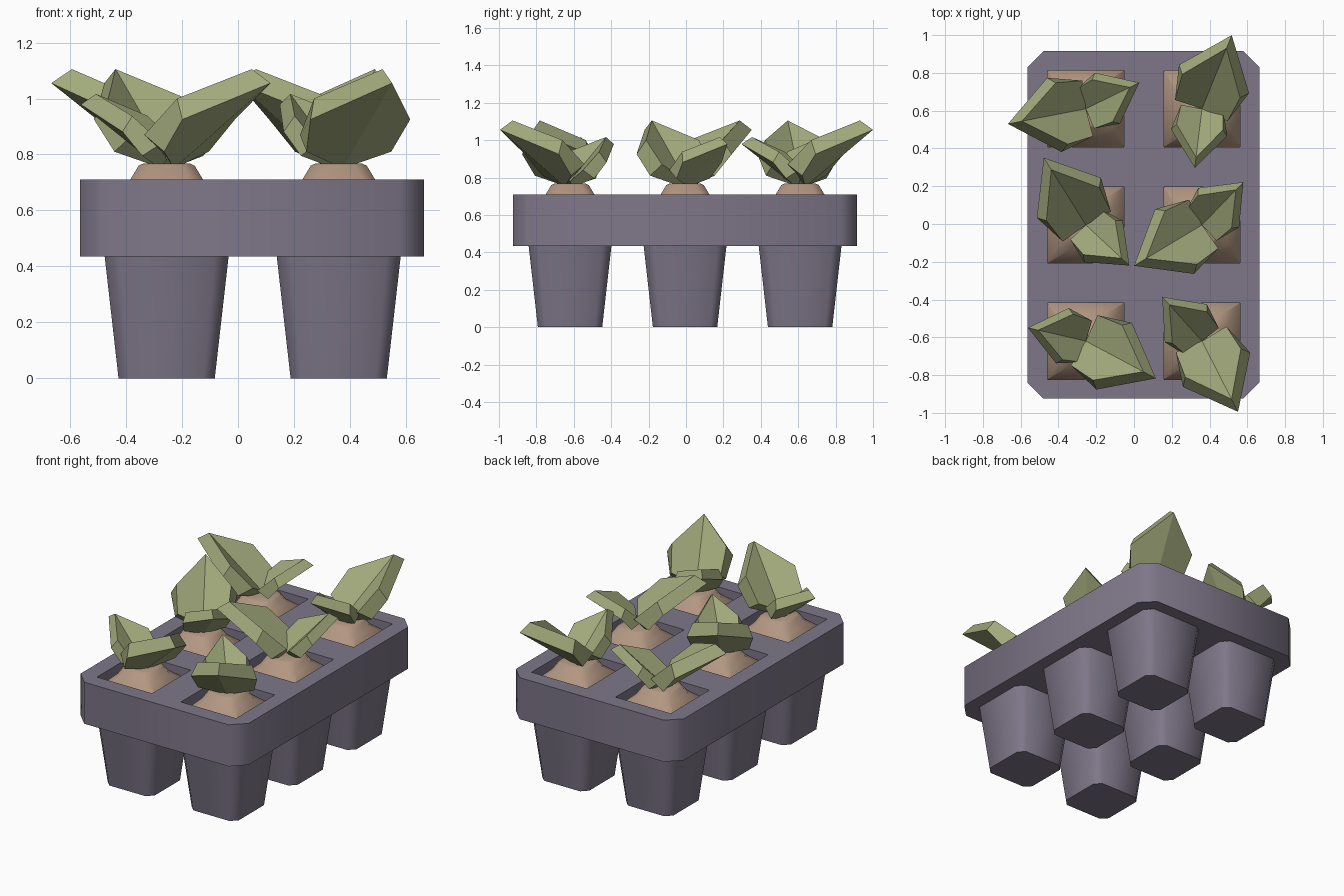
import bpy
import bmesh
from math import radians
from mathutils import Matrix, Vector

if "Cube" in bpy.data.objects:
    bpy.data.objects.remove(bpy.data.objects["Cube"], do_unlink=True)


def material(name, rgb):
    mat = bpy.data.materials.new(name)
    mat.use_nodes = True
    mat.diffuse_color = (*rgb, 1)
    mat.node_tree.nodes["Principled BSDF"].inputs["Base Color"].default_value = (*rgb, 1)
    return mat


plastic = material("grey purple plastic", (0.21, 0.185, 0.25))
earth = material("brown soil", (0.45, 0.31, 0.225))
foliage = material("leaf green", (0.36, 0.40, 0.20))


def smooth(obj, angle):
    bpy.ops.object.select_all(action="DESELECT")
    obj.select_set(True)
    bpy.context.view_layer.objects.active = obj
    bpy.ops.object.shade_smooth_by_angle(angle=radians(angle))


def finish(bm, name, mat, location):
    bmesh.ops.recalc_face_normals(bm, faces=bm.faces[:])
    mesh = bpy.data.meshes.new(name)
    bm.to_mesh(mesh)
    bm.free()
    mesh.materials.append(mat)
    obj = bpy.data.objects.new(name, mesh)
    obj.location = location
    bpy.context.collection.objects.link(obj)
    return obj


def chamfered(hx, hy, c):
    """Rectangle outline with cut corners, counter-clockwise."""
    return [(hx, c - hy), (hx, hy - c), (hx - c, hy), (c - hx, hy),
            (-hx, hy - c), (-hx, c - hy), (c - hx, -hy), (hx - c, -hy)]


def loft(name, rings, mat, location, angle):
    """Stack square rings given as (half width, corner cut, height)."""
    bm = bmesh.new()
    loops = [[bm.verts.new((x, y, z)) for x, y in chamfered(h, h, c)] for h, c, z in rings]
    bm.faces.new(loops[0])
    bm.faces.new(loops[-1])
    for low, high in zip(loops, loops[1:]):
        for i in range(8):
            j = (i + 1) % 8
            bm.faces.new((low[i], low[j], high[j], high[i]))
    obj = finish(bm, name, mat, location)
    smooth(obj, angle)
    return obj


def leaf(name, location, heading, scale):
    """Folded kite leaf: upper and lower skins around a middle crease."""
    upper = [(0, 0, 0.04), (-0.01, 0.15, 0.12), (0.13, 0.165, 0.25), (0.345, 0, 0.355)]
    lower = [(0.03, 0, 0), (0.08, 0.17, 0.06), (0.17, 0.2, 0.175), (0.42, 0, 0.305)]
    bm = bmesh.new()
    for side in (1, -1):
        top, under = ([bm.verts.new((x, y * side, z)) for x, y, z in skin]
                      for skin in (upper, lower))
        bm.faces.new(top)
        bm.faces.new(under)
        for i in range(3):
            bm.faces.new((top[i], top[i + 1], under[i + 1], under[i]))
    bmesh.ops.remove_doubles(bm, verts=bm.verts[:], dist=0.0001)
    bmesh.ops.transform(bm, verts=bm.verts[:],
                        matrix=Matrix.Rotation(radians(heading), 4, "Z") @ Matrix.Scale(scale, 4))
    return finish(bm, name, foliage, location)


# Cell centres with the heading of each plant's big leaf
columns = {"right": -0.255, "left": 0.36}
rows = {"front": -0.62, "middle": -0.005, "back": 0.61}
headings = {"front_right": 332, "front_left": 297, "middle_right": 122,
            "middle_left": 211, "back_right": 191, "back_left": 68}

# Tray: chamfered slab with six square openings
curve = bpy.data.curves.new("tray", "CURVE")
curve.dimensions = "2D"
curve.fill_mode = "BOTH"
curve.extrude = 0.1375
outlines = [[(x + 0.05, y - 0.005) for x, y in chamfered(0.615, 0.92, 0.087)]]
for cx in columns.values():
    for cy in rows.values():
        outlines.append([(cx + sx * 0.202, cy + sy * 0.202)
                         for sx, sy in ((1, -1), (1, 1), (-1, 1), (-1, -1))])
for outline in outlines:
    spline = curve.splines.new("POLY")
    spline.points.add(len(outline) - 1)
    for point, (x, y) in zip(spline.points, outline):
        point.co = (x, y, 0, 1)
    spline.use_cyclic_u = True
curve.materials.append(plastic)
tray = bpy.data.objects.new("tray", curve)
tray.location.z = 0.5725
bpy.context.collection.objects.link(tray)
bpy.ops.object.select_all(action="DESELECT")
tray.select_set(True)
bpy.context.view_layer.objects.active = tray
bpy.ops.object.convert(target="MESH")
tray = bpy.context.view_layer.objects.active
bm = bmesh.new()
bm.from_mesh(tray.data)
bmesh.ops.remove_doubles(bm, verts=bm.verts[:], dist=0.0001)
bmesh.ops.recalc_face_normals(bm, faces=bm.faces[:])
bm.to_mesh(tray.data)
bm.free()
smooth(tray, 50)

# Pot, soil mound and two-leaf seedling in every cell
for row, cy in rows.items():
    for column, cx in columns.items():
        cell = f"{row}_{column}"
        ground = Vector((cx, cy, 0))
        loft(f"pot_{cell}", [(0.172, 0.04, 0), (0.222, 0.05, 0.44)], plastic, ground, 50)
        loft(f"soil_{cell}", [(0.203, 0.001, 0.6), (0.203, 0.001, 0.64), (0.13, 0.045, 0.71),
                              (0.1, 0.04, 0.76), (0.085, 0.035, 0.767)], earth, ground, 50)
        crown = ground + Vector((0, 0, 0.75))
        leaf(f"big_leaf_{cell}", crown, headings[cell], 1)
        leaf(f"small_leaf_{cell}", crown, headings[cell] + 195, 0.75)
